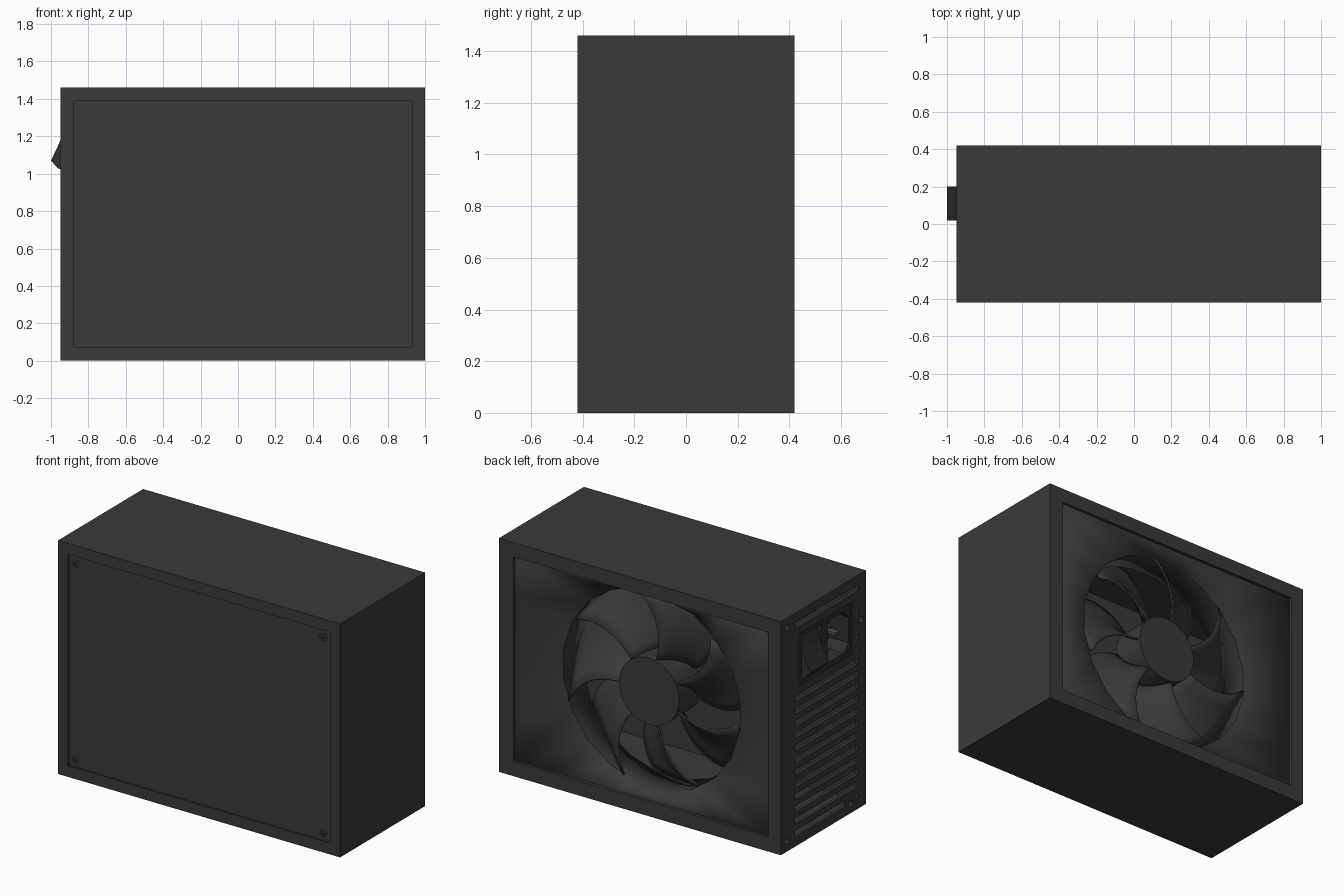
import bpy, bmesh
from math import sin, cos, radians, pi
from mathutils import Matrix, Vector

if "Cube" in bpy.data.objects:
    bpy.data.objects.remove(bpy.data.objects["Cube"])

CX, CZ = 0.025, 0.73   # fan centre


def material(name, v):
    m = bpy.data.materials.new(name)
    m.diffuse_color = (v, v, v, 1)
    m.use_nodes = True
    m.node_tree.nodes["Principled BSDF"].inputs["Base Color"].default_value = m.diffuse_color
    return m


DARK = material("dark_grey", 0.042)
BLACK = material("black", 0.03)
METAL = material("pin_metal", 0.08)


def finish(name, bm, mat=DARK, smooth=False):
    bmesh.ops.recalc_face_normals(bm, faces=bm.faces)
    me = bpy.data.meshes.new(name)
    bm.to_mesh(me)
    bm.free()
    ob = bpy.data.objects.new(name, me)
    bpy.context.collection.objects.link(ob)
    me.materials.append(mat)
    bpy.ops.object.select_all(action='DESELECT')
    ob.select_set(True)
    bpy.context.view_layer.objects.active = ob
    if smooth:
        bpy.ops.object.shade_smooth_by_angle(angle=radians(35))
    return ob


def add_box(bm, x, y, z):
    lo, hi = Vector((x[0], y[0], z[0])), Vector((x[1], y[1], z[1]))
    m = Matrix.Translation((lo + hi) / 2) @ Matrix.Diagonal((*(hi - lo), 1))
    bmesh.ops.create_cube(bm, size=1, matrix=m)


def add_cyl(bm, loc, r, depth, axis, n=12, r2=None):
    rot = Matrix.Rotation(pi / 2, 4, axis)
    bmesh.ops.create_cone(bm, cap_ends=True, segments=n, radius1=r,
                          radius2=r if r2 is None else r2, depth=depth,
                          matrix=Matrix.Translation(loc) @ rot)


def boxes(name, items, mat=DARK):
    bm = bmesh.new()
    for b in items:
        add_box(bm, *b)
    return finish(name, bm, mat)


def prism(name, pts, vec, mat=DARK):
    bm = bmesh.new()
    f = bm.faces.new([bm.verts.new(p) for p in pts])
    r = bmesh.ops.extrude_face_region(bm, geom=[f])
    bmesh.ops.translate(bm, vec=vec, verts=[v for v in r["geom"] if isinstance(v, bmesh.types.BMVert)])
    return finish(name, bm, mat)


def cut(ob, cutter):
    mod = ob.modifiers.new("cut", 'BOOLEAN')
    mod.operation, mod.solver, mod.object = 'DIFFERENCE', 'EXACT', cutter
    bpy.context.view_layer.objects.active = ob
    bpy.ops.object.modifier_apply(modifier=mod.name)
    bpy.data.objects.remove(cutter)


def thicken(ob, t):
    mod = ob.modifiers.new("thickness", 'SOLIDIFY')
    mod.thickness, mod.offset = t, 0


# Hollow case, open towards the fan, with a shallow front panel recess
case = boxes("case", [((-0.95, 1.0), (-0.42, 0.42), (0, 1.46))])
cut(case, boxes("cavity", [((-0.93, 0.98), (-0.39, 0.385), (0.02, 1.44))]))
cut(case, boxes("fan_opening", [((-0.86, 0.90), (0.3, 0.5), (0.09, 1.37))]))
cut(case, boxes("panel_recess", [((-0.88, 0.93), (-0.5, -0.41), (0.07, 1.39))]))
cut(case, boxes("socket_hole", [((-1.1, -0.90), (-0.28, 0.24), (0.985, 1.315))]))

# Ventilation slots, shortened beside the socket and the lower screw
slots = []
for i in range(18):
    z = 0.08 + 0.0765 * i
    if i == 0:
        spans = [(-0.22, 0.28), (-0.34, -0.31)]
    elif 12 <= i <= 16:
        spans = [(-0.34, -0.30)]
    else:
        spans = [(-0.34, 0.28)]
    slots += [((-1.1, -0.92), s, (z - 0.018, z + 0.018)) for s in spans]
cut(case, boxes("slots", slots))

# Mounting holes on the socket side
bm = bmesh.new()
for y, z in [(0.36, 0.065), (0.36, 1.40), (-0.375, 1.17), (-0.27, 0.06)]:
    add_cyl(bm, (-0.95, y, z), 0.018, 0.1, 'Y')
cut(case, finish("mounting_holes", bm))

# Front panel screws with crossed slots
bm = bmesh.new()
cross = []
for x in (-0.83, 0.88):
    for z in (0.12, 1.345):
        add_cyl(bm, (x, -0.411, z), 0.018, 0.012, 'X', 12, 0.026)
        bits = (0.015, 0.004)
        for a, b in (bits, bits[::-1]):
            cross.append(((x - a, x + a), (-0.43, -0.413), (z - b, z + b)))
screws = finish("panel_screws", bm)
cut(screws, boxes("cross_a", cross[0::2]))
cut(screws, boxes("cross_b", cross[1::2]))

# Power inlet block with socket cavity and switch recess
inlet = boxes("power_inlet", [((-0.945, -0.78), (-0.278, 0.238), (0.987, 1.313))], BLACK)
outline = [(-0.05, 1.02), (-0.21, 1.02), (-0.255, 1.07), (-0.255, 1.23), (-0.21, 1.28), (-0.05, 1.28)]
cut(inlet, prism("socket_cavity", [(-1.0, y, z) for y, z in outline], (0.19, 0, 0)))
cut(inlet, boxes("switch_recess", [((-1.0, -0.89), (0.01, 0.21), (1.01, 1.29))]))
boxes("socket_pins", [((-0.92, -0.80), (y - 0.018, y + 0.018), (z - 0.008, z + 0.008))
                      for y, z in [(-0.10, 1.08), (-0.18, 1.15), (-0.10, 1.22)]], METAL)

# Rocker switch
rocker = [(-0.885, 1.015), (-0.945, 1.02), (-0.965, 1.03), (-1.0, 1.07),
          (-0.962, 1.15), (-0.945, 1.19), (-0.918, 1.28), (-0.885, 1.285)]
prism("rocker_switch", [(x, 0.02, z) for x, z in rocker], (0, 0.18, 0), BLACK)

# Fan shroud: rectangle narrowing to a ring
N = 5
corners = [(-0.86, 1.37), (-0.86, 0.09), (0.90, 0.09), (0.90, 1.37)]
bm = bmesh.new()
rings = [[], [], []]
for k in range(4):
    p, q = Vector(corners[k]), Vector(corners[(k + 1) % 4])
    for j in range(N):
        s = p.lerp(q, j / N)
        a = radians(45 + 90 * (k + j / N))
        rings[0].append(bm.verts.new((s.x, 0.40, s.y)))
        for ring, y in ((rings[1], 0.30), (rings[2], 0.12)):
            ring.append(bm.verts.new((CX - 0.62 * sin(a), y, CZ + 0.62 * cos(a))))
for r0, r1 in zip(rings, rings[1:]):
    for i in range(4 * N):
        j = (i + 1) % (4 * N)
        bm.faces.new((r0[i], r0[j], r1[j], r1[i]))
thicken(finish("fan_shroud", bm, DARK, True), 0.008)

# Fan hub
bm = bmesh.new()
add_cyl(bm, (CX, 0.22, CZ), 0.208, 0.22, 'X', 32)
finish("fan_hub", bm, DARK, True)

# Seven pitched, swept fan blades
S = 6
for b in range(7):
    bm = bmesh.new()
    grid = []
    for i in range(S + 1):
        t = i / S
        r = 0.19 + 0.415 * t
        start = 12 - 20 * t * t + b * 360 / 7
        row = []
        for j in range(S + 1):
            u = j / S
            a = radians(start + (46 - 2 * t) * u)
            y = 0.315 - 0.19 * u - 0.03 * sin(pi * u)
            row.append(bm.verts.new((CX - r * sin(a), y, CZ + r * cos(a))))
        grid.append(row)
    for i in range(S):
        for j in range(S):
            bm.faces.new((grid[i][j], grid[i][j + 1], grid[i + 1][j + 1], grid[i + 1][j]))
    thicken(finish(f"fan_blade_{b + 1}", bm, DARK, True), 0.01)
